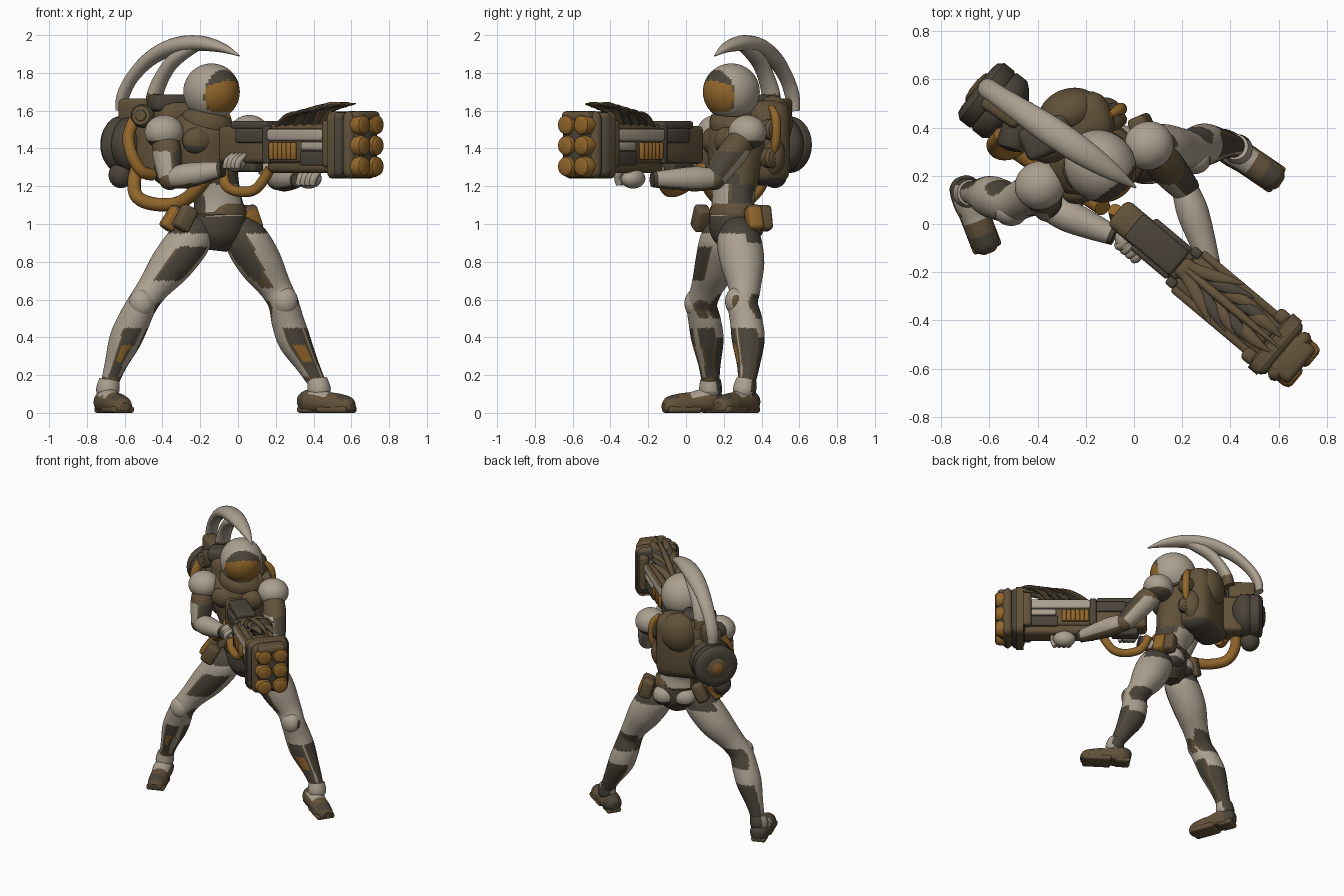
import bpy, bmesh, math
from mathutils import Vector, Matrix

if "Cube" in bpy.data.objects:
    bpy.data.objects.remove(bpy.data.objects["Cube"])

WHITE, DARK, BROWN, ORANGE = range(4)
MATS = []
for nm, col in (("bone_armour", (.41, .352, .28)), ("dark_suit", (.069, .057, .041)),
                ("brown_metal", (.122, .083, .041)), ("amber", (.285, .132, .023))):
    m = bpy.data.materials.new(nm)
    m.diffuse_color = (*col, 1)
    m.use_nodes = True
    m.node_tree.nodes["Principled BSDF"].inputs["Base Color"].default_value = m.diffuse_color
    MATS.append(m)


def finish(name, bm, paint):
    """paint is a material index or a rule(centre, normal)."""
    bmesh.ops.recalc_face_normals(bm, faces=bm.faces)
    bm.normal_update()
    for f in bm.faces:
        f.material_index = paint(f.calc_center_median(), f.normal) if callable(paint) else paint
    me = bpy.data.meshes.new(name)
    bm.to_mesh(me)
    bm.free()
    for m in MATS:
        me.materials.append(m)
    ob = bpy.data.objects.new(name, me)
    bpy.context.collection.objects.link(ob)
    return ob


def loft(name, pts, paint, n=20, sub=5, axis=None, k=1, floor=None, mat=None):
    """Round skin along x, y, z, radius points; k stretches it along axis."""
    p = [Vector(q) for q in pts]
    path = []
    for i in range(len(p) - 1):
        a, b, c, d = p[max(i - 1, 0)], p[i], p[i + 1], p[min(i + 2, len(p) - 1)]
        for j in range(sub):
            t = j / sub
            path.append(b.lerp(c, t) if sub == 1 else .5 * (2 * b + (c - a) * t
                        + (2 * a - 5 * b + 4 * c - d) * t * t + (3 * b - a - 3 * c + d) * t ** 3))
    path.append(p[-1])
    bm = bmesh.new()
    rings, side = [], None
    for i, q in enumerate(path):
        tan = (path[min(i + 1, len(path) - 1)] - path[max(i - 1, 0)]).xyz.normalized()
        side = tan.orthogonal() if side is None else side - tan * side.dot(tan)
        side.normalize()
        up = tan.cross(side)
        ring = []
        for j in range(n):
            a = math.tau * j / n
            o = (side * math.cos(a) + up * math.sin(a)) * max(q[3], .002)
            if axis:
                o += axis * axis.dot(o) * (k - 1)
            v = q.xyz + o
            if mat:
                v = mat @ v
            if floor is not None:
                v.z = max(v.z, floor)
            ring.append(bm.verts.new(v))
        rings.append(ring)
    for r, s in zip(rings, rings[1:]):
        for j in range(n):
            bm.faces.new((r[j], r[(j + 1) % n], s[(j + 1) % n], s[j]))
    bm.faces.new(rings[0])
    bm.faces.new(rings[-1])
    return finish(name, bm, paint)


def lathe(name, origin, direction, profile, paint, n=28, mat=None):
    o, d = Vector(origin), Vector(direction).normalized()
    return loft(name, [(*(o + d * s), r) for s, r in profile], paint, n, 1, mat=mat)


def ball(name, loc, radii, paint, turn=0):
    bm = bmesh.new()
    bmesh.ops.create_uvsphere(bm, u_segments=64, v_segments=40, radius=1)
    bm.transform(Matrix.Translation(loc) @ Matrix.Rotation(turn, 4, 'Z') @ Matrix.Diagonal((*radii, 1)))
    return finish(name, bm, paint)


def box(name, loc, size, paint, turn=0, bevel=.02, tilt=0, mat=None):
    bm = bmesh.new()
    bmesh.ops.create_cube(bm, size=1)
    bm.transform(Matrix.Diagonal((*size, 1)))
    bmesh.ops.bevel(bm, geom=bm.edges[:], offset=bevel, segments=3, profile=.5, affect='EDGES')
    bm.transform((mat or Matrix()) @ Matrix.Translation(loc) @ Matrix.Rotation(turn, 4, 'Z')
                 @ Matrix.Rotation(tilt, 4, 'Y'))
    return finish(name, bm, paint)


def patch(value, edge, core):
    """Dark patch with a thin brown border."""
    return DARK if value > core else BROWN if value > edge else None


TURN = math.radians(23)                       # body faces front and slightly right
S = Vector((math.cos(TURN), math.sin(TURN), 0))
F = Vector((math.sin(TURN), -math.cos(TURN), 0))

# Torso, neck and pelvis
def torso_paint(c, n):
    if c.z < 1.04:
        return DARK
    if c.z < 1.21:
        return WHITE if abs(n.dot(F)) > .74 else BROWN if abs(n.dot(F)) > .66 else DARK
    return DARK if c.z < 1.27 and n.dot(F) > .3 else BROWN

loft("torso", [(-.12, .25, .86, .05), (-.11, .25, .93, .11), (-.1, .25, 1.02, .122), (-.11, .25, 1.14, .108),
               (-.15, .26, 1.27, .13), (-.18, .27, 1.42, .155), (-.17, .27, 1.52, .14), (-.15, .26, 1.58, .07),
               (-.14, .25, 1.62, .06)], torso_paint, 40, 10, S, 1.22)
loft("belt", [(-.105, .25, 1.045, .115), (-.105, .25, 1.05, .126), (-.105, .25, 1.065, .124), (-.11, .25, 1.07, .11)],
     BROWN, 28, 3, S, 1.22)
for sx in (-1, 1):
    ball("chest_plate", Vector((-.17, .27, 1.44)) + S * sx * .085 + F * .1, (.09, .055, .075),
         lambda c, n: DARK if n.z < -.3 else BROWN, TURN)
    ball("hip_plate", Vector((-.1, .25, .98)) + S * sx * .07 - F * .07, (.078, .068, .07),
         lambda c, n: DARK if n.z < -.35 else WHITE, TURN)

# Helmet and visor
HEAD, LOOK = Vector((-.14, .24, 1.7)), Vector((.64, -.74, -.12)).normalized()

def helmet_paint(c, n):
    d = (c - HEAD).normalized()
    e = d.dot(LOOK)
    if e > .56 and d.z > -.68:
        return DARK if d.z + .25 * abs(d.cross(LOOK).z) > .42 else BROWN if e < .6 else ORANGE
    return WHITE if d.z > -.85 else BROWN

ball("helmet", HEAD, (.155, .145, .15), helmet_paint, math.radians(-48))
loft("collar", [(-.16, .26, 1.53, .13), (-.15, .25, 1.56, .125), (-.14, .25, 1.59, .09)], BROWN, 24, 3, S, 1.15)

# Legs
def leg(tag, pts, inner, z0, z1, inside, knee, heel, toe):
    inner, shin = Vector(inner).normalized(), Vector((.2, -1, 0)).normalized()

    def paint(c, n):
        if c.z > .9 and (n.y > .3 or c.z > .95):
            return DARK
        tests = []
        if z0 < c.z < z1:
            tests.append(patch(n.dot(inner) - 2 * abs(c.z - (z0 + z1) / 2) ** 2, .77, .82))
        if .5 < c.z < .63:
            tests += [patch(n.y - 4 * abs(c.z - .57), .3, .42), patch(n.x * inside - 3 * abs(c.z - .57), .7, .78)]
        if .19 < c.z < .45:
            if n.dot(shin) > .91 and .27 < c.z < .36:
                return ORANGE
            tests += [patch(n.dot(shin), .84, .88), patch(n.x, .76, .82)]
        if .13 < c.z < .4:
            tests.append(patch(n.y + 1.2 * (.28 - c.z), .35, .46))
        if .165 < c.z < .19:
            tests.append(BROWN)
        return next((t for t in tests if t is not None), WHITE)

    loft(tag + "_leg", pts, paint, 56, 14)
    ball(tag + "_knee_pad", knee, (.068, .058, .075), lambda c, n: BROWN if abs(n.x) > .9 else WHITE)
    a, h, t = Vector(pts[-1][:3]), Vector((*heel, 0)), Vector((*toe, 0))

    def boot_paint(c, n):
        u = (c - h).dot(t - h) / (t - h).length_squared
        if c.z < .03:
            return BROWN
        return WHITE if n.z > .5 and .25 < u < .58 else DARK if u < .16 or u > .76 and n.z > .6 else BROWN

    spots = ((0, .05, .03), (.08, .055, .058), (.28, .06, .068), (.5, .05, .062), (.72, .04, .062), (.92, .032, .052), (1, .03, .025))
    loft(tag + "_boot", [(*(h.lerp(t, s) + Vector((0, 0, z))), r) for s, z, r in spots], boot_paint, 32, 8, floor=.012)
    for s, w in ((.17, .1), (.68, .125)):       # heel block and front sole
        box(tag + "_sole", h.lerp(t, s) + Vector((0, 0, .018)), ((t - h).length * (.3 if s < .5 else .56), w, .036), BROWN,
            math.atan2(t.y - h.y, t.x - h.x), .014)
    loft(tag + "_ankle_cuff", [(a.x, a.y, .09, .05), (a.x, a.y, .12, .062), (*(Vector(pts[-2][:3]) + Vector((0, 0, .025))), .054)],
         lambda c, n: DARK if n.y > .6 else WHITE, 28, 4)

leg("right", [(-.19, .22, 1.0, .07), (-.25, .19, .92, .112), (-.35, .16, .79, .112), (-.45, .11, .66, .084),
              (-.51, .085, .57, .08), (-.555, .1, .48, .086), (-.6, .115, .38, .084), (-.65, .125, .25, .058),
              (-.68, .13, .15, .046), (-.69, .13, .07, .046)], (.5, -.86, 0), .7, .88, 1, (-.51, .05, .58), (-.72, .19), (-.6, -.12))
leg("left", [(-.01, .28, 1.0, .07), (.04, .28, .92, .115), (.12, .3, .79, .115), (.2, .31, .66, .085),
             (.24, .3, .58, .08), (.265, .32, .48, .086), (.3, .33, .38, .086), (.37, .33, .25, .06),
             (.42, .32, .15, .046), (.43, .31, .07, .046)], (-.5, -.86, 0), .66, .95, -1, (.25, .265, .59), (.33, .36), (.61, .17))

# Arms and hands
def arm(tag, shoulder, elbow, wrist, hand, big):
    s, e, w, h = map(Vector, (shoulder, elbow, wrist, hand))
    ball(tag + "_shoulder_pad", s, (.105, .1, .092), lambda c, n: DARK if n.z < -.6 else BROWN if n.z < -.5 else WHITE, TURN)
    loft(tag + "_upper_arm", [(*s, .06), (*s.lerp(e, .35), .077), (*s.lerp(e, .65), .073), (*e, .06)],
         lambda c, n: BROWN if c.z > s.z - .1 else patch(n.x - .3 * n.y, .55, .65) or WHITE, 32, 10)
    ball(tag + "_elbow", e, (.06, .06, .06), lambda c, n: DARK if n.z > .3 else BROWN)
    loft(tag + "_forearm", [(*e, .054), (*e.lerp(w, .3), .066), (*e.lerp(w, .7), .054), (*w, .04)],
         lambda c, n: DARK if (c - w).length < .05 else BROWN if n.z < -.75 else WHITE, 28, 10)
    ball(tag + "_hand", h, (.06 * big, .045 * big, .042 * big), WHITE, math.radians(-40))
    d = Vector((.766, -.643, 0))
    for i in range(4):
        q = h + d * (i * .025 - .03) * big
        loft(tag + "_finger", [(*(q + Vector((-.02, -.03, -.025)) * big), .014 * big), (*(q + Vector((-.01, -.035, .01)) * big), .016 * big),
                               (*(q + Vector((.02, -.01, .04)) * big), .011 * big)], WHITE, 10, 4)

arm("right", (-.39, .16, 1.485), (-.36, .07, 1.24), (-.08, -.05, 1.29), (-.02, -.075, 1.325), 1.1)
arm("left", (.06, .325, 1.485), (.21, .15, 1.24), (.32, -.18, 1.235), (.375, -.28, 1.24), 1.25)

# Backpack, side drum and tanks
box("backpack", (-.27, .4, 1.43), (.38, .22, .45), lambda c, n: DARK if c.z < 1.26 else BROWN, TURN, .08)
ball("backpack_dome", (-.27, .46, 1.54), (.13, .1, .14), BROWN, TURN)
ball("backpack_lower_pod", (-.15, .45, 1.36), (.1, .07, .12), BROWN, TURN)
OUT = Vector((-.78, .62, 0)).normalized()
DRUM = Vector((-.583, .512, 1.42))
lathe("drum", DRUM, OUT, [(-.12, .085), (-.085, .13), (-.06, .15), (-.01, .15), (0, .142), (.01, .15), (.06, .15),
                          (.083, .13), (.088, .1)], DARK)
lathe("drum_hub", DRUM, OUT, [(.06, .075), (.092, .072), (.1, .06), (.103, .035), (.106, .03)],
      lambda c, n: ORANGE if (c - DRUM).dot(OUT) > .103 else BROWN)
box("drum_link", (-.47, .43, 1.4), (.2, .16, .26), BROWN, math.radians(-40), .03)
ball("small_tank", (-.62, .47, 1.26), (.065, .065, .07), DARK)
lathe("valve", (-.5, .36, 1.57), (-.3, -1, .1), [(-.08, .06), (.03, .062), (.05, .05), (.053, .03), (.056, .028)],
      lambda c, n: DARK if n.y > -.6 else BROWN)
for z in (1.35, 1.5):
    lathe("back_knob", (-.09, .44, z), (.75, .66, 0), [(-.06, .055), (.03, .055), (.045, .042), (.047, .028), (.049, .026)],
          lambda c, n: BROWN if n.x > .3 else DARK)
loft("side_strip", [(-.1, .45, 1.62, .015), (-.06, .475, 1.56, .024), (-.055, .475, 1.44, .024), (-.08, .46, 1.36, .015)], ORANGE, 14, 5)
box("crest_mount", (-.54, .48, 1.6), (.18, .1, .13), BROWN, math.radians(-34), .025)
box("rear_vent", (-.36, .36, 1.64), (.22, .14, .09), DARK, TURN, .03)

# Hoses
def hose(pts, r):
    loft("hose", [(*p, r) for p in pts], ORANGE, 16, 8)

hose([(-.55, .37, 1.55), (-.58, .33, 1.46), (-.56, .3, 1.36), (-.51, .3, 1.28), (-.45, .34, 1.26)], .032)
hose([(-.52, .44, 1.34), (-.55, .4, 1.22), (-.53, .34, 1.14), (-.44, .27, 1.105), (-.32, .2, 1.11), (-.22, .13, 1.18), (-.13, .07, 1.3)], .036)
hose([(-.08, .06, 1.28), (-.06, 0, 1.2), (.02, -.07, 1.17), (.1, -.11, 1.19), (.17, -.14, 1.29)], .028)

# Curved crest: a long blade with a second prong
def crest(name, pts, paint):
    loft(name, [(x, .15 + (.01 - x) * .667, z, r) for x, z, r in pts], paint, 20, 8, Vector((.55, .83, 0)).normalized(), 1.35)

crest("crest_blade", [(-.62, 1.6, .026), (-.608, 1.68, .031), (-.56, 1.775, .032), (-.465, 1.875, .038), (-.345, 1.937, .045),
                      (-.215, 1.957, .042), (-.09, 1.935, .027), (.008, 1.89, .003)], WHITE)
crest("crest_prong", [(-.45, 1.62, .04), (-.435, 1.7, .039), (-.395, 1.79, .036), (-.335, 1.87, .036), (-.23, 1.94, .03)],
      lambda c, n: BROWN if c.z < 1.69 else WHITE)

# Belt pouches
for x, y, w, tilt, col in ((-.28, .08, .09, .5, BROWN), (-.35, .16, .075, .6, ORANGE), (.07, .36, .085, -.35, ORANGE),
                           (.03, .41, .08, -.25, BROWN), (-.3, .26, .08, .45, BROWN)):
    box("pouch", (x, y, 1.03), (w, .08, .135), lambda c, n, col=col: BROWN if c.z > 1.065 else col, TURN, .02, tilt)

# Cannon, built along its own length
G = Matrix.Translation((-.04, .026, 1.42)) @ Matrix.Rotation(math.radians(-40), 4, 'Z')

def part(name, s0, s1, v0, v1, z0, z1, paint, bevel=.02):
    box(name, ((s0 + s1) / 2, (v0 + v1) / 2, (z0 + z1) / 2), (s1 - s0, v1 - v0, z1 - z0), paint, 0, bevel, 0, G)

def capped(col):                               # brown on top, own colour on the sides
    return lambda c, n: BROWN if n.z > .55 else col

part("cannon_body", .3, .82, -.09, .09, -.1, .085, BROWN, .03)
part("cannon_rear", -.04, .34, -.068, .068, -.1, .1, BROWN, .03)
part("cannon_grip_housing", .02, .2, -.045, .045, -.145, -.08, DARK, .02)
part("cannon_top_plate", .05, .3, -.065, .065, .08, .125, DARK, .015)
part("cannon_keel", .3, .8, -.07, .07, -.15, -.06, BROWN, .03)
part("cannon_spine", .3, .78, -.045, .045, .06, .11, BROWN, .02)
part("muzzle_block", .78, .87, -.14, .14, -.175, .17, capped(DARK), .04)
part("muzzle_band", .8, .83, -.146, .146, -.18, .176, BROWN, .04)
part("muzzle_collar", .86, .93, -.125, .125, -.178, .178, BROWN, .04)
part("muzzle_lid", .86, .965, -.095, .095, .12, .178, BROWN, .025)
part("muzzle_core", .9, .955, -.09, .09, -.155, .15, DARK, .03)
for v in (-1, 1):
    part("side_panel", .34, .79, v * .095 - .017, v * .095 + .017, .02, .085, capped(WHITE), .014)
    part("lower_panel", .57, .77, v * .092 - .015, v * .092 + .015, -.03, .015, WHITE, .012)
    part("dark_recess", .56, .78, v * .088 - .012, v * .088 + .012, -.11, -.035, DARK, .008)
    part("rear_panel", .1, .3, v * .07 - .015, v * .07 + .015, .01, .085, DARK, .012)
    part("rear_rib", .3, .345, v * .08 - .02, v * .08 + .02, -.1, .1, DARK, .012)
    part("muzzle_clamp", .735, .8, v * .105 - .03, v * .105 + .03, -.12, .13, BROWN, .02)
    for i in range(6):
        lathe("coil", (.365 + .03 * i, v * .094, -.078), (0, 0, 1), [(0, .012), (.008, .017), (.082, .017), (.09, .012)], ORANGE, 12, G)
    for z in (-.115, -.005, .105):
        lathe("barrel", (.87, v * .055, z), (1, 0, 0), [(0, .056), (.08, .056), (.102, .048), (.108, .036), (.11, .03)],
              ORANGE, 20, G)
    for i in range(5):                          # swept blades on top
        s = .32 + .065 * i
        loft("top_blade", [(s, v * .015, .08, .013), (s + .09, v * (.042 - .002 * i), .135 + .013 * i, .018),
                           (s + .17, v * (.075 - .008 * i), .16 + .013 * i, .015), (s + .24, v * (.11 - .018 * i), .165 + .012 * i, .003)],
             DARK if i % 2 else BROWN, 10, 5, Vector((0, 1, 0)), 1.5, mat=G)
loft("centre_blade", [(.34, 0, .1, .015), (.5, 0, .165, .02), (.68, 0, .205, .016), (.865, 0, .217, .003)], BROWN, 10, 5, mat=G)

# Smooth shading with crisp edges
bpy.ops.object.select_all(action='SELECT')
bpy.context.view_layer.objects.active = bpy.context.selected_objects[0]
bpy.ops.object.shade_smooth_by_angle(angle=math.radians(40))
